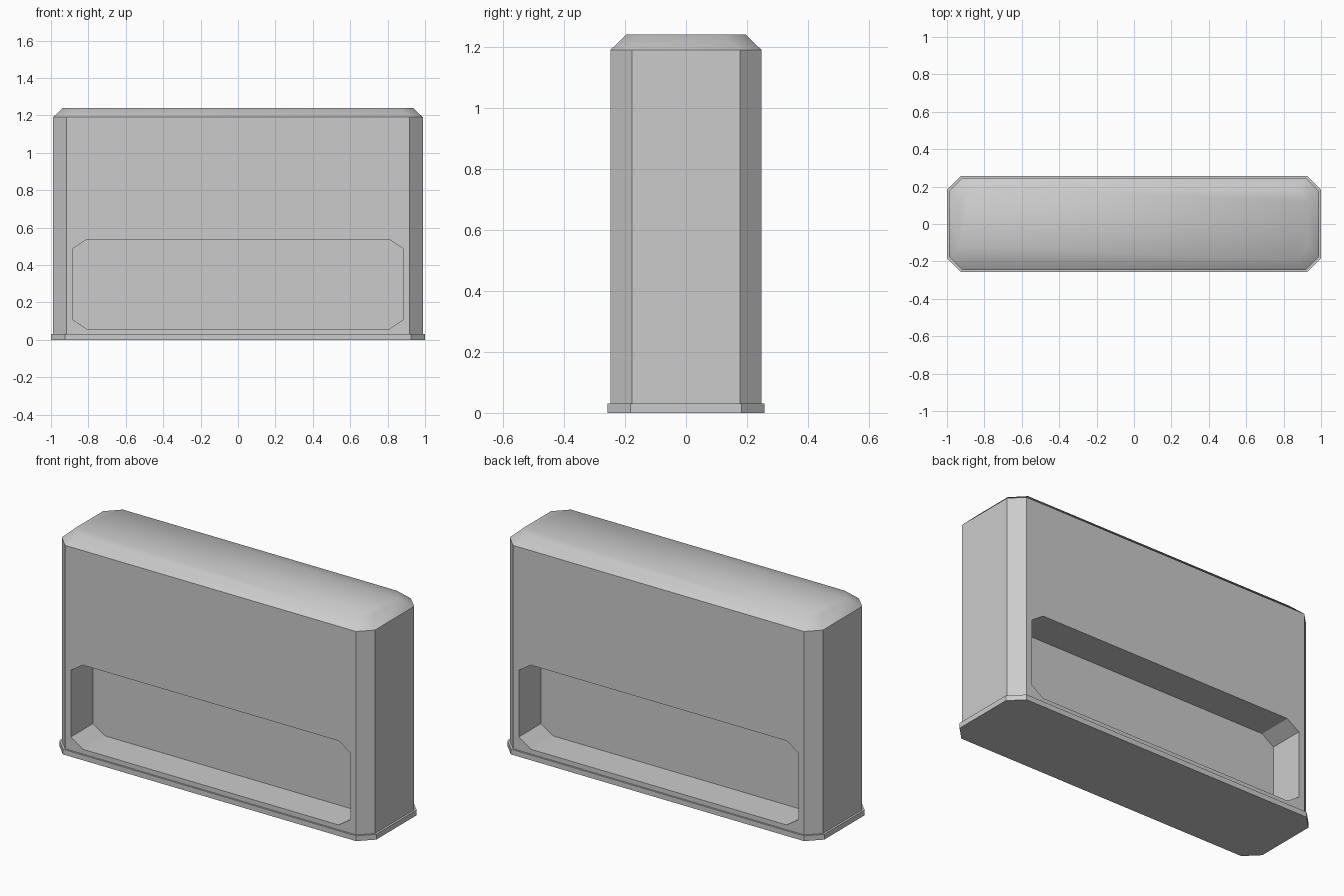
import bpy, bmesh
from mathutils import Matrix

if "Cube" in bpy.data.objects:
    bpy.data.objects.remove(bpy.data.objects["Cube"])


def octagon(hx, hy, cx, cy):
    """Rectangle outline with cut corners, counter-clockwise."""
    return [(hx, -hy + cy), (hx, hy - cy), (hx - cx, hy), (-hx + cx, hy),
            (-hx, hy - cy), (-hx, -hy + cy), (-hx + cx, -hy), (hx - cx, -hy)]


def loft(name, rings, smooth_from=None, matrix=None):
    """Skin a stack of (outline, height) rings and cap both ends."""
    bm = bmesh.new()
    loops = [[bm.verts.new((x, y, z)) for x, y in pts] for pts, z in rings]
    bm.faces.new(loops[0][::-1])
    top = bm.faces.new(loops[-1])
    top.smooth = smooth_from is not None
    for k, (a, b) in enumerate(zip(loops, loops[1:])):
        for i in range(len(a)):
            j = (i + 1) % len(a)
            f = bm.faces.new((a[i], a[j], b[j], b[i]))
            f.smooth = smooth_from is not None and k >= smooth_from
    if matrix:
        bm.transform(matrix)
    bmesh.ops.recalc_face_normals(bm, faces=bm.faces)
    mesh = bpy.data.meshes.new(name)
    bm.to_mesh(mesh)
    bm.free()
    ob = bpy.data.objects.new(name, mesh)
    bpy.context.collection.objects.link(ob)
    return ob


# Base plate with a small lip around the body
loft("base_plate", [(octagon(1.0, 0.257, 0.075, 0.075), 0.0),
                    (octagon(1.0, 0.257, 0.075, 0.075), 0.03)])

# Body: flat sides, softly shaded bevelled top
wall = octagon(0.988, 0.247, 0.07, 0.07)
body = loft("body", [(wall, 0.03), (wall, 1.19),
                     (octagon(0.936, 0.195, 0.072, 0.075), 1.24)], smooth_from=1)

# Matching recesses in the front and back
for side in (-1, 1):
    turn = Matrix.Translation((0, side * 0.247, 0.297)) @ Matrix.Rotation(1.5707963, 4, 'X')
    pocket = octagon(0.882, 0.24, 0.075, 0.05)
    cutter = loft("recess_cutter", [(pocket, -0.2), (pocket, 0.2)], matrix=turn)
    cutter.hide_render = True
    mod = body.modifiers.new("recess", 'BOOLEAN')
    mod.operation = 'DIFFERENCE'
    mod.solver = 'EXACT'
    mod.object = cutter
    bpy.context.view_layer.objects.active = body
    bpy.ops.object.modifier_apply(modifier=mod.name)
    bpy.data.objects.remove(cutter, do_unlink=True)
